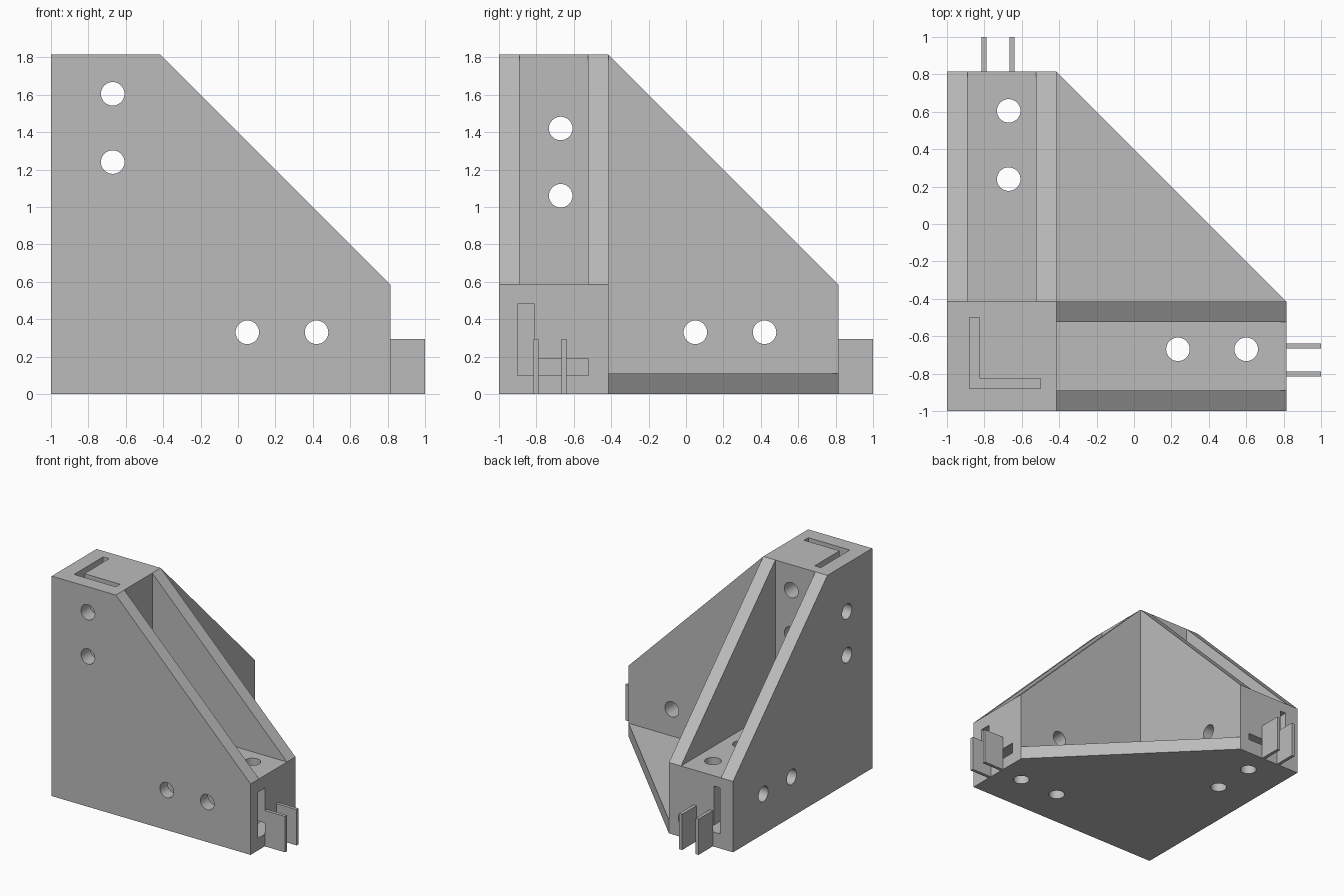
import bpy, bmesh, math

cube = bpy.data.objects.get("Cube")
if cube:
    bpy.data.objects.remove(cube, do_unlink=True)

LOW, INNER, END = -1.0, -0.415, 0.815   # outer wall, inner wall and end of the arms
ARM, TOP = 0.585, 1.815                 # arm thickness and total height
WALL = 0.11

grey = bpy.data.materials.new("plain_grey")
grey.use_nodes = True
grey.diffuse_color = (0.5, 0.5, 0.5, 1)
grey.node_tree.nodes["Principled BSDF"].inputs["Base Color"].default_value = (0.5, 0.5, 0.5, 1)


def prism(name, points, axis, lo, hi):
    """Extrude a 2D outline along axis; points use the other two axes in order."""
    def place(p, d):
        co = list(p)
        co.insert(axis, d)
        return co
    bm = bmesh.new()
    face = bm.faces.new([bm.verts.new(place(p, lo)) for p in points])
    ext = bmesh.ops.extrude_face_region(bm, geom=[face])
    for v in ext["geom"]:
        if isinstance(v, bmesh.types.BMVert):
            v.co[axis] = hi
    bmesh.ops.recalc_face_normals(bm, faces=bm.faces)
    mesh = bpy.data.meshes.new(name)
    bm.to_mesh(mesh)
    bm.free()
    mesh.materials.append(grey)
    obj = bpy.data.objects.new(name, mesh)
    bpy.context.collection.objects.link(obj)
    return obj


def rect(a0, a1, b0, b1):
    return [(a0, b0), (a1, b0), (a1, b1), (a0, b1)]


def circle(a, b, r=0.063, n=32):
    return [(a + r * math.cos(2 * math.pi * i / n), b + r * math.sin(2 * math.pi * i / n))
            for i in range(n)]


def angle_shape(a, b, length, thick):
    return [(a, b), (a + length, b), (a + length, b + thick),
            (a + thick, b + thick), (a + thick, b + length), (a, b + length)]


def combine(target, tool, operation):
    mod = target.modifiers.new("combine", "BOOLEAN")
    mod.operation, mod.solver, mod.object = operation, "EXACT", tool
    bpy.context.view_layer.objects.active = target
    bpy.ops.object.modifier_apply(modifier=mod.name)
    bpy.data.objects.remove(tool, do_unlink=True)


def plate_outline(b_low):
    """Square-cornered plate with one long sloping edge."""
    rise = TOP
    return [(LOW, b_low), (END, b_low), (END, b_low + ARM),
            (INNER, b_low + rise), (LOW, b_low + rise)]


# Three-armed body: base plate, paired side plates and solid arms
body = prism("corner_bracket", plate_outline(LOW), 2, 0, WALL)
for axis in (0, 1):
    for lo, hi in ((LOW, LOW + WALL), (INNER - WALL, INNER)):
        combine(body, prism("side_plate", plate_outline(0), axis, lo, hi), "UNION")
arms = [(rect(LOW, INNER, 0, ARM), 0, LOW, END),
        (rect(LOW, INNER, 0, ARM), 1, LOW, END),
        (rect(LOW, INNER, LOW, INNER), 2, 0, TOP)]
for points, axis, lo, hi in arms:
    combine(body, prism("arm", points, axis, lo, hi), "UNION")

# Merge coplanar seams
bm = bmesh.new()
bm.from_mesh(body.data)
bmesh.ops.remove_doubles(bm, verts=bm.verts, dist=0.0005)
bmesh.ops.dissolve_limit(bm, angle_limit=0.01, verts=bm.verts, edges=bm.edges)
bm.to_mesh(body.data)
bm.free()

# Angle-shaped sockets in the arm ends
sockets = [(angle_shape(-0.90, 0.10, 0.38, 0.09), 0, INNER, END + 0.1),
           (angle_shape(-0.88, 0.12, 0.38, 0.055), 1, INNER, END + 0.1),
           (angle_shape(-0.88, -0.88, 0.38, 0.055), 2, ARM, TOP + 0.1)]
for points, axis, lo, hi in sockets:
    combine(body, prism("socket_cutter", points, axis, lo, hi), "DIFFERENCE")

# Bolt holes, grouped by drilling direction
MID = -0.67
holes = {0: [(0.05, 0.33), (0.42, 0.33), (MID, 1.06), (MID, 1.42)],
         1: [(0.05, 0.33), (0.42, 0.33), (MID, 1.24), (MID, 1.605)],
         2: [(0.235, MID), (0.6, MID), (MID, 0.24), (MID, 0.605)]}
for axis, centres in holes.items():
    lo, hi = (-0.1, 0.7) if axis == 2 else (-1.1, -0.3)
    for a, b in centres:
        combine(body, prism("hole_cutter", circle(a, b), axis, lo, hi), "DIFFERENCE")

bpy.ops.object.select_all(action="DESELECT")
body.select_set(True)
bpy.context.view_layer.objects.active = body
bpy.ops.object.shade_smooth_by_angle(angle=math.radians(30))

# Thin tabs on the two horizontal arm ends
for axis, side in ((0, "left"), (1, "back")):
    for i, start in enumerate((-0.815, -0.665)):
        prism(f"{side}_tab_{i + 1}", rect(start, start + 0.027, 0, 0.295), axis, END, 1.0)
